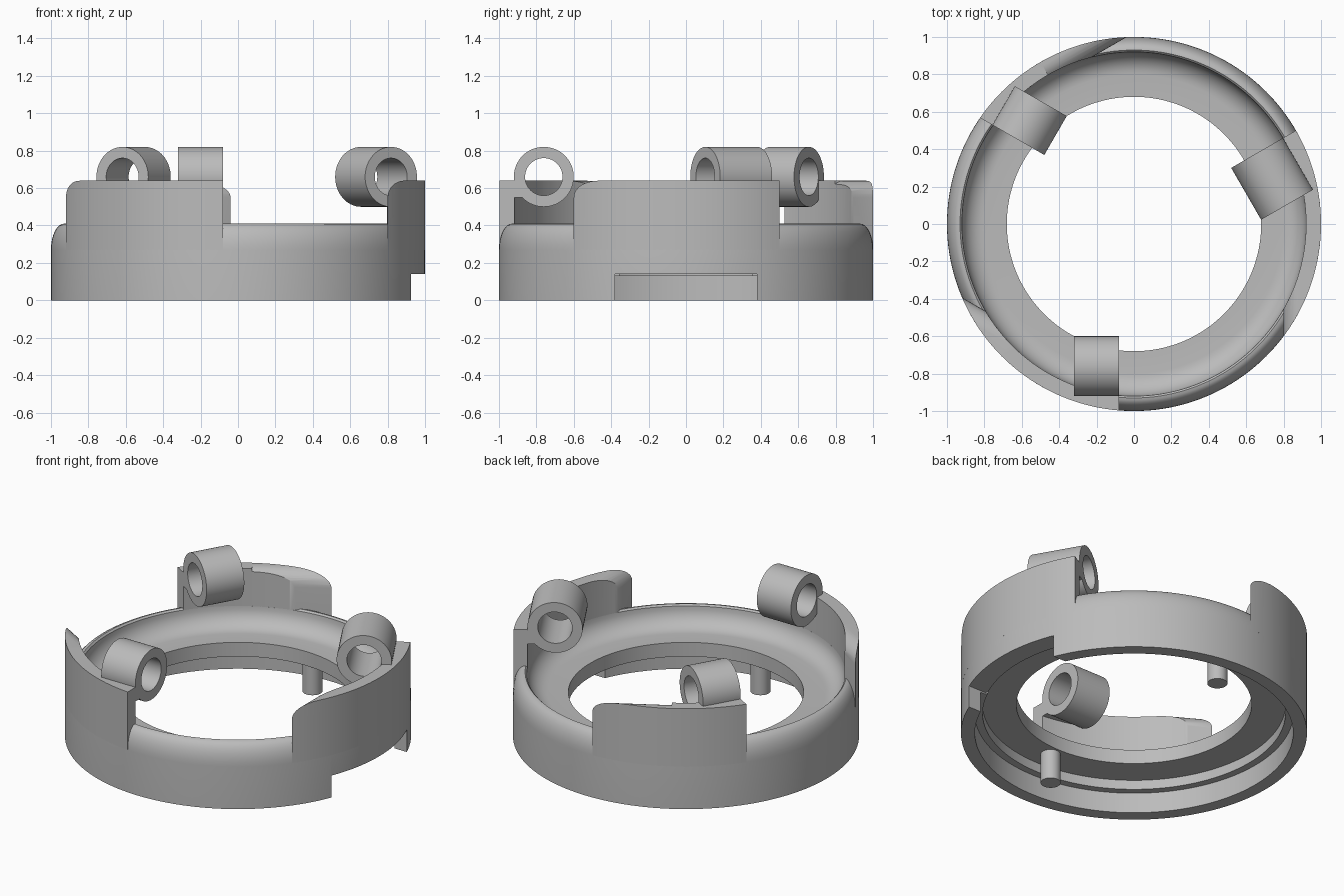
import bpy, bmesh
from math import sin, cos, asin, pi, radians
from mathutils import Matrix

cube = bpy.data.objects.get("Cube")
if cube:
    bpy.data.objects.remove(cube, do_unlink=True)

grey = bpy.data.materials.new("matte grey")
grey.use_nodes = True
grey.diffuse_color = (0.5, 0.5, 0.5, 1)
grey.node_tree.nodes["Principled BSDF"].inputs["Base Color"].default_value = (0.5, 0.5, 0.5, 1)


def make(name, bm, matrix=Matrix()):
    bm.transform(matrix)
    bmesh.ops.recalc_face_normals(bm, faces=bm.faces)
    mesh = bpy.data.meshes.new(name)
    bm.to_mesh(mesh)
    bm.free()
    mesh.materials.append(grey)
    ob = bpy.data.objects.new(name, mesh)
    bpy.context.collection.objects.link(ob)
    return ob


def loft(sections, closed):
    """Skin a list of equal closed cross-sections."""
    bm = bmesh.new()
    rows = [[bm.verts.new(p) for p in s] for s in sections]
    n = len(rows[0])
    pairs = list(zip(rows, rows[1:] + rows[:1]))
    for a, b in pairs if closed else pairs[:-1]:
        for i in range(n):
            j = (i + 1) % n
            bm.faces.new((a[i], a[j], b[j], b[i]))
    if not closed:
        bm.faces.new(rows[0])
        bm.faces.new(rows[-1])
    return bm


def lathe(profile, steps):
    angles = [2 * pi * k / steps for k in range(steps)]
    return loft([[(r * cos(a), r * sin(a), z) for r, z in profile] for a in angles], True)


def box(x, y, z):
    corners = [(x[0], z[0]), (x[1], z[0]), (x[1], z[1]), (x[0], z[1])]
    return loft([[(a, s, b) for a, b in corners] for s in y], False)


def subtract(ob, cutter):
    cutter.hide_render = True
    mod = ob.modifiers.new("cut", "BOOLEAN")
    mod.operation = "DIFFERENCE"
    mod.solver = "EXACT"
    mod.object = cutter
    bpy.context.view_layer.objects.active = ob
    bpy.ops.object.modifier_apply(modifier=mod.name)
    bpy.data.objects.remove(cutter, do_unlink=True)


def smooth(ob):
    bpy.ops.object.select_all(action="DESELECT")
    ob.select_set(True)
    bpy.context.view_layer.objects.active = ob
    bpy.ops.object.shade_smooth_by_angle(angle=radians(30))


def arc(cx, cz, rx, rz, start, end, steps=8):
    angles = [radians(start + (end - start) * k / steps) for k in range(steps + 1)]
    return [(cx + rx * cos(a), cz + rz * sin(a)) for a in angles]


# Base ring: rounded outer shoulder, dished shelf, stepped underside
profile = [(0.92, 0), (1, 0)]
profile += arc(0.93, 0.27, 0.07, 0.14, 0, 90)
profile += arc(0.8, 0.4, 0.12, 0.12, 0, -90)
profile += [(0.68, 0.28), (0.68, 0.19), (0.875, 0.19), (0.875, 0.13), (0.92, 0.13)]
ring = make("base_ring", lathe(profile, 160))
subtract(ring, make("notch_cutter", box((0.8, 1.1), (-0.38, 0.38), (-0.1, 0.14))))
smooth(ring)

# Locating pegs under the shelf
for name, y in (("front_peg", -0.75), ("back_peg", 0.75)):
    bm = bmesh.new()
    bmesh.ops.create_cone(bm, cap_ends=True, segments=32, radius1=0.058, radius2=0.058,
                          depth=0.2, matrix=Matrix.Translation((0, y, 0.1)))
    smooth(make(name, bm))


def arm(name, heading, end, cut):
    """Raised wall and hinge tube, built facing +x and turned to its heading."""
    turn = Matrix.Rotation(radians(heading), 4, "Z")

    # Curved wall, one end trimmed square
    sections = []
    first = radians(-75)
    for k in range(37):
        row = []
        for r, z in ((0.92, 0.27), (1, 0.27), (1, 0.64), (0.92, 0.64)):
            a = first + (asin(end / r) - first) * k / 36
            row.append((r * cos(a), r * sin(a), z))
        sections.append(row)
    wall = make(name + "_wall", loft(sections, False), turn)

    # Other end trimmed on a slant with a rounded top corner
    trim = [(0.4, 0.2), (cut, 0.2)] + arc(cut + 0.09, 0.55, 0.09, 0.09, 180, 90)
    trim += [(cut + 0.09, 0.8), (0.4, 0.8)]
    bm = loft([[(x, s, z) for x, z in trim] for s in (-1.5, 0)], False)
    subtract(wall, make("trim_cutter", bm, turn @ Matrix.Rotation(radians(-30), 4, "Z")))
    smooth(wall)

    # Hinge tube lying along the wall
    length = end + 0.32
    tube = lathe([(0.1, 0), (0.16, 0), (0.16, length), (0.1, length)], 64)
    place = Matrix.Translation((0.76, end, 0.66)) @ Matrix.Rotation(pi / 2, 4, "X")
    smooth(make(name + "_tube", tube, turn @ place))

    # Web joining tube and wall
    make(name + "_web", box((0.875, 0.935), (-0.32, end), (0.55, 0.64)), turn)


arm("front", 270, -0.08, 0.8)
arm("left", 30, 0.0, 0.8)
arm("back", 150, -0.08, 0.885)
